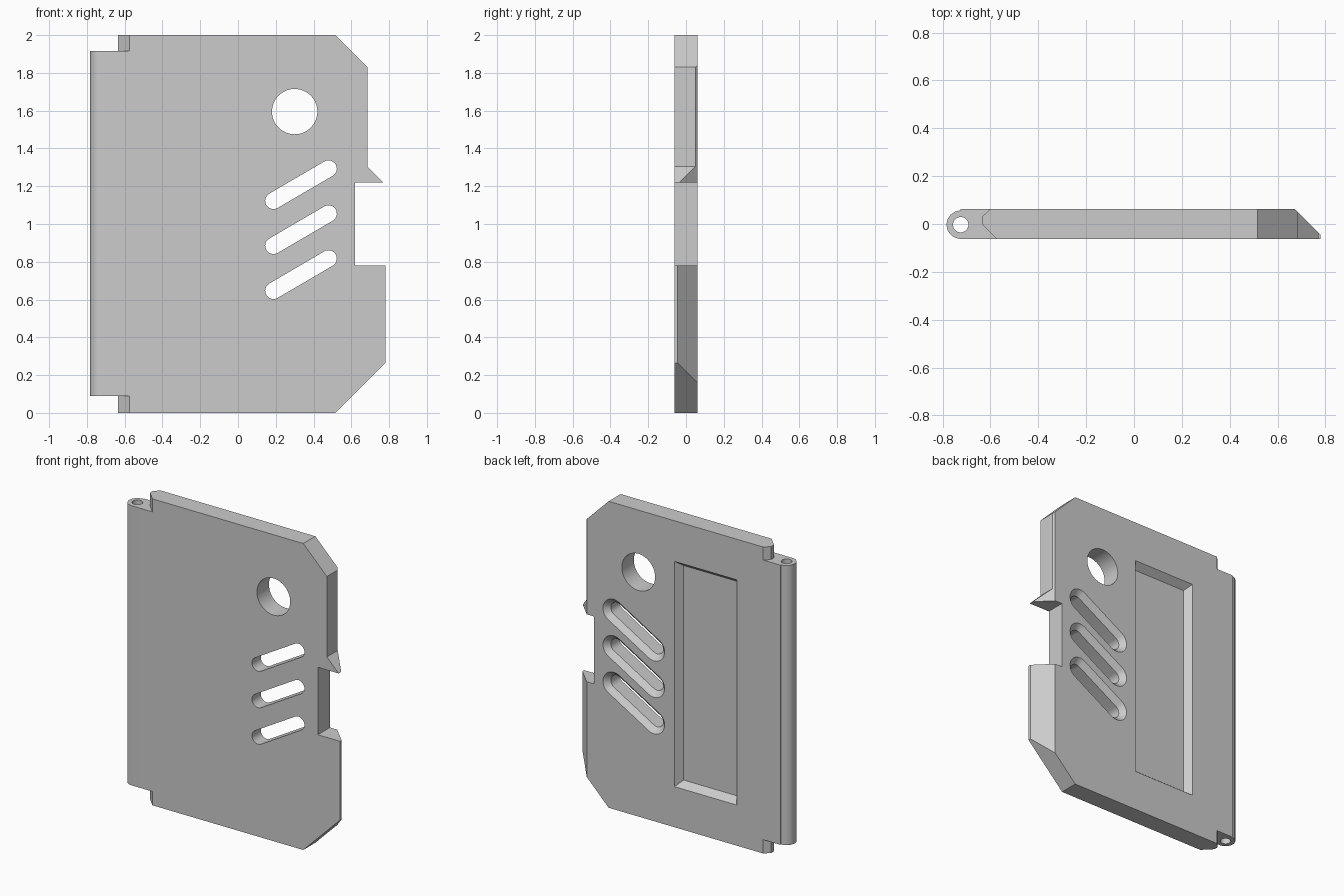
import bpy, bmesh
from math import sin, cos, pi, atan2, radians

cube = bpy.data.objects.get("Cube")
if cube:
    bpy.data.objects.remove(cube, do_unlink=True)

T = 0.062            # half thickness of the panel
OUT = 0.1            # overshoot for through cuts

metal = bpy.data.materials.new("grey metal")
metal.use_nodes = True
grey = (0.6, 0.6, 0.6, 1)
metal.diffuse_color = grey
metal.node_tree.nodes["Principled BSDF"].inputs["Base Color"].default_value = grey


def loft(name, rings):
    """Closed solid skinned through rings of equal point count."""
    bm = bmesh.new()
    loops = [[bm.verts.new(p) for p in ring] for ring in rings]
    for a, b in zip(loops, loops[1:]):
        for i in range(len(a)):
            j = (i + 1) % len(a)
            bm.faces.new((a[i], a[j], b[j], b[i]))
    bm.faces.new(loops[0])
    bm.faces.new(loops[-1])
    bmesh.ops.recalc_face_normals(bm, faces=bm.faces)
    mesh = bpy.data.meshes.new(name)
    bm.to_mesh(mesh)
    bm.free()
    mesh.materials.append(metal)
    ob = bpy.data.objects.new(name, mesh)
    bpy.context.collection.objects.link(ob)
    return ob


def along_y(name, *levels):
    """Each level is (y, xz profile)."""
    return loft(name, [[(x, y, z) for x, z in prof] for y, prof in levels])


def along_z(name, prof, z0, z1):
    return loft(name, [[(x, y, z) for x, y in prof] for z in (z0, z1)])


def arc(cx, cy, r, a0, a1, n):
    return [(cx + r * cos(a0 + (a1 - a0) * i / n),
             cy + r * sin(a0 + (a1 - a0) * i / n)) for i in range(n + 1)]


def stadium(a, b, r):
    t = atan2(b[1] - a[1], b[0] - a[0])
    return arc(*b, r, t - pi / 2, t + pi / 2, 16) + arc(*a, r, t + pi / 2, t + 3 * pi / 2, 16)


def rectangle(x0, x1, z0, z1, inset):
    x0, x1, z0, z1 = x0 + inset, x1 - inset, z0 + inset, z1 - inset
    return [(x0, z0), (x1, z0), (x1, z1), (x0, z1)]


def combine(target, other, operation):
    mod = target.modifiers.new(operation.title(), 'BOOLEAN')
    mod.operation, mod.object, mod.solver = operation, other, 'EXACT'
    bpy.context.view_layer.objects.active = target
    bpy.ops.object.modifier_apply(modifier=mod.name)
    bpy.data.objects.remove(other, do_unlink=True)


# Panel outline with clipped corners, catch and latch notch
outline = [(-0.7, 0), (0.515, 0), (0.78, 0.265), (0.78, 0.78), (0.62, 0.78), (0.62, 1.22),
           (0.77, 1.22), (0.685, 1.305), (0.685, 1.83), (0.515, 2), (-0.7, 2)]
panel = along_y("door_panel", (-T, outline), (T, outline))

# Plan section: bevelled hinge side and long bevel on the latch side
plan = [(-0.575, -OUT), (0.835, -OUT), (0.635, OUT), (-0.56, OUT),
        (-0.635, 0.03), (-0.635, 0), (-0.575, -T)]
combine(panel, along_z("plan_section", plan, -OUT, 2 + OUT), 'INTERSECT')

# Hinge barrel, flush with the front and stepped at the back
hx, hr = -0.724, 0.059
hy = hr - T
leaf = arc(hx, hy, hr, pi / 2, 3 * pi / 2, 24) + [(-0.5, -T), (-0.5, T), (hx, T)]
combine(panel, along_z("hinge_barrel", leaf, 0.09, 1.915), 'UNION')
pin = arc(hx, hy, 0.032, 0, 2 * pi, 32)[:-1]
combine(panel, along_z("pin_hole", pin, -OUT, 2 + OUT), 'DIFFERENCE')

# Round hole
ring = arc(0.3, 1.595, 0.12, 0, 2 * pi, 64)[:-1]
combine(panel, along_y("round_hole", (-OUT, ring), (OUT, ring)), 'DIFFERENCE')

# Three slanted vents, flared at the back
for k in range(3):
    a, b = (0.188, 1.123 - 0.238 * k), (0.479, 1.293 - 0.238 * k)
    narrow, wide, over = (stadium(a, b, r) for r in (0.044, 0.077, 0.087))
    combine(panel, along_y("vent_slot", (-OUT, narrow), (T - 0.033, narrow),
                           (T, wide), (T + 0.01, over)), 'DIFFERENCE')

# Sloped-wall recess in the back
box = (-0.41, 0.04, 0.265, 1.735)
combine(panel, along_y("back_recess", (T - 0.045, rectangle(*box, 0.035)),
                       (T, rectangle(*box, 0)), (OUT, rectangle(*box, 0))), 'DIFFERENCE')

# Smooth the curved walls, keep the hard edges
bpy.ops.object.select_all(action='DESELECT')
panel.select_set(True)
bpy.context.view_layer.objects.active = panel
bpy.ops.object.shade_smooth_by_angle(angle=radians(25))
